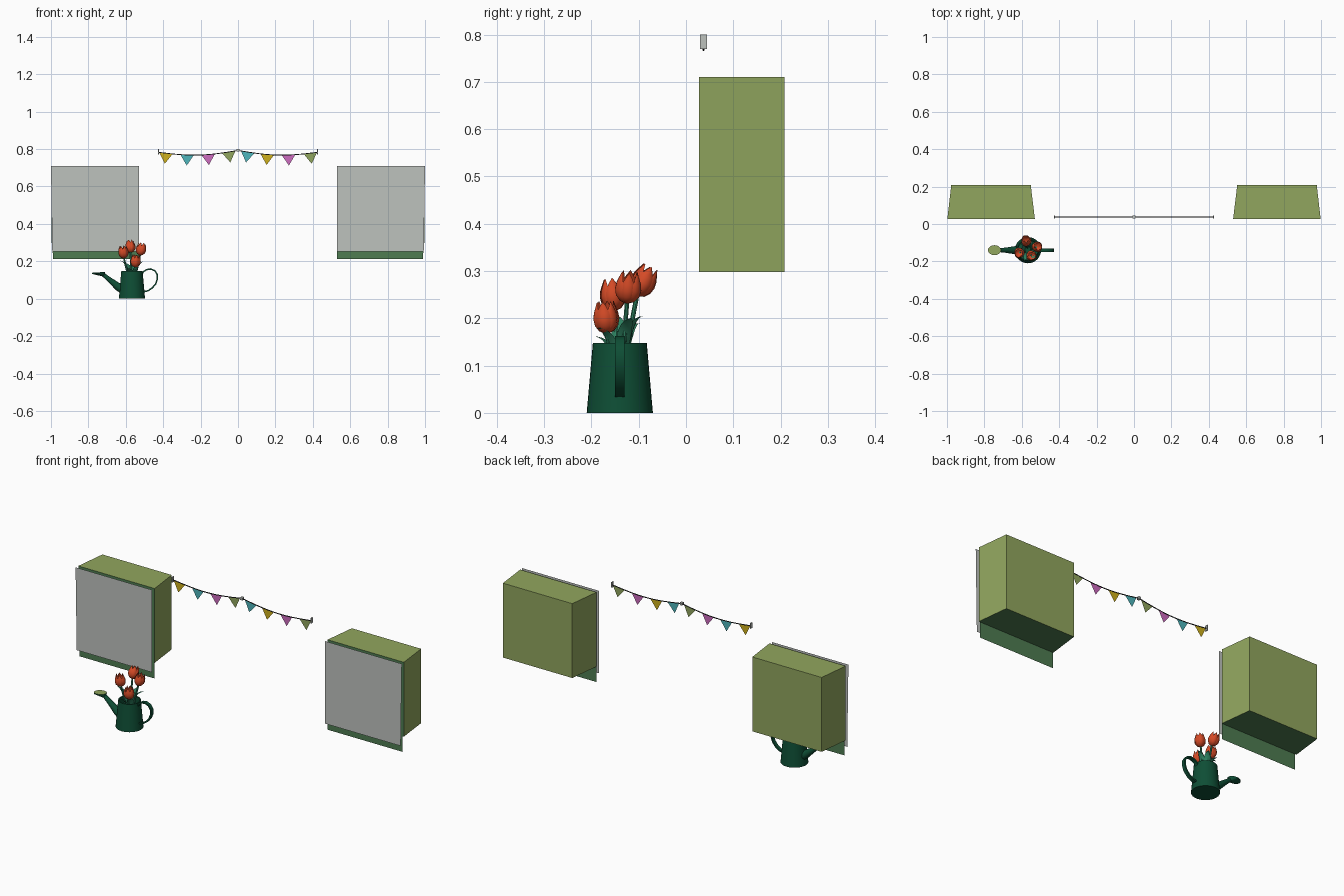
import bpy, bmesh, math
from mathutils import Vector, Matrix

if "Cube" in bpy.data.objects:
    bpy.data.objects.remove(bpy.data.objects["Cube"])


def material(name, rgb):
    m = bpy.data.materials.new(name)
    lin = [((c / 255 + 0.055) / 1.055) ** 2.4 if c > 10 else c / 255 / 12.92 for c in rgb]
    m.diffuse_color = (*lin, 1)
    m.use_nodes = True
    m.node_tree.nodes["Principled BSDF"].inputs["Base Color"].default_value = m.diffuse_color
    return m


OLIVE = material("olive", (145, 166, 94))
GREEN = material("mid_green", (78, 124, 81))
GREY = material("light_grey", (190, 194, 190))
CAN = material("dark_green", (14, 78, 53))
LEAF = material("leaf_green", (46, 130, 97))
RED = material("tulip_red", (212, 74, 38))
YELLOW = material("yellow", (206, 176, 28))
TEAL = material("teal", (78, 182, 188))
PINK = material("pink", (206, 108, 192))
DARK = material("charcoal", (45, 45, 45))


def mesh(name, verts, faces, mats, smooth=False, fix=True):
    me = bpy.data.meshes.new(name)
    me.from_pydata([tuple(v) for v in verts], [], faces)
    if fix:
        bm = bmesh.new()
        bm.from_mesh(me)
        bmesh.ops.recalc_face_normals(bm, faces=bm.faces)
        bm.to_mesh(me)
        bm.free()
    ob = bpy.data.objects.new(name, me)
    bpy.context.collection.objects.link(ob)
    for m in mats:
        me.materials.append(m)
    if smooth:
        bpy.ops.object.select_all(action='DESELECT')
        ob.select_set(True)
        bpy.context.view_layer.objects.active = ob
        bpy.ops.object.shade_smooth_by_angle(angle=math.radians(40))
    return ob


def loft(name, rings, mats, smooth=True):
    """Skin a list of equal rings and cap both ends."""
    n = len(rings[0])
    faces = [(i * n + j, i * n + (j + 1) % n, (i + 1) * n + (j + 1) % n, (i + 1) * n + j)
             for i in range(len(rings) - 1) for j in range(n)]
    faces += [tuple(range(n)), tuple(range((len(rings) - 1) * n, len(rings) * n))]
    return mesh(name, [v for r in rings for v in r], faces, mats, smooth)


def circle(c, r, n, rot=None, squash=1):
    rot = rot or Matrix.Identity(3)
    return [Vector(c) + rot @ Vector((r * math.cos(a), r * squash * math.sin(a), 0))
            for a in (2 * math.pi * k / n for k in range(n))]


def tube(name, pts, radii, n, mat):
    pts = [Vector(p) for p in pts]
    rings = []
    for i, p in enumerate(pts):
        d = pts[min(i + 1, len(pts) - 1)] - pts[max(i - 1, 0)]
        rings.append(circle(p, radii[i], n, d.to_track_quat('Z', 'Y').to_matrix()))
    return loft(name, rings, [mat])


def box(name, c, size, mat):
    rings = [[Vector(c) + Vector((sx * size[0] / 2, sy * size[1] / 2, sz * size[2] / 2))
              for sx, sy in ((-1, -1), (1, -1), (1, 1), (-1, 1))] for sz in (-1, 1)]
    return loft(name, rings, [mat], False)


# Two wall boxes, mirrored: tapered olive shell, green front sheet, grey panel
for s, side in ((-1, "left"), (1, "right")):
    yf, yb, z0, z1 = 0.027, 0.208, 0.298, 0.71
    v = [(s * x, y, z) for z in (z0, z1)
         for x, y in ((0.53, yf), (0.998, yf), (0.977, yb), (0.552, yb))]
    ob = mesh("box_shell_" + side, v,
              [(0, 1, 2, 3), (4, 5, 6, 7), (0, 1, 5, 4), (1, 2, 6, 5), (2, 3, 7, 6), (3, 0, 4, 7)],
              [OLIVE, GREEN])
    for p in ob.data.polygons:
        if p.normal.z < -0.9 or p.normal.y < -0.9:
            p.material_index = 1
    mesh("box_front_sheet_" + side,
         [(s * x, yf - 0.001, z) for x, z in ((0.53, 0.212), (0.99, 0.212), (0.997, z1), (0.53, z1))],
         [(0, 1, 2, 3) if s > 0 else (3, 2, 1, 0)], [GREEN], fix=False)
    mesh("box_front_panel_" + side,
         [(s * x, 0.006, z) for x, z in ((0.53, 0.253), (0.993, 0.253), (1.0, z1), (0.53, z1))],
         [(0, 1, 2, 3) if s > 0 else (3, 2, 1, 0)], [GREY], fix=False)

# Bunting: sagging cord, eight flags, three brackets
BY = 0.037


def cord_z(x):
    t = min(abs(x) / 0.425, 1)
    return 0.793 - 0.01 * t - 0.02 * math.sin(math.pi * t)


xs = [-0.425 + 0.85 * i / 32 for i in range(33)]
tube("bunting_cord", [(x, BY, cord_z(x)) for x in xs], [0.0025] * 33, 6, DARK)
flags = ((-0.385, YELLOW), (-0.272, TEAL), (-0.16, PINK), (-0.05, OLIVE),
         (0.052, TEAL), (0.157, YELLOW), (0.27, PINK), (0.387, OLIVE))
for i, (x, m) in enumerate(flags):
    a = Vector((x - 0.036, BY, cord_z(x - 0.036)))
    b = Vector((x + 0.036, BY, cord_z(x + 0.036)))
    d = (b - a).normalized()
    tip = (a + b) / 2 + Vector((d.z, 0, -d.x)) * 0.057
    mesh(f"flag_{i + 1}", [a, tip, b], [(0, 1, 2)], [m], fix=False)
for x, n in ((-0.425, "left"), (0.425, "right")):
    box("bunting_bracket_" + n, (x, BY, 0.785), (0.005, 0.015, 0.03), GREY)
box("bunting_bracket_middle", (0, BY, 0.793), (0.014, 0.015, 0.014), GREY)

# Watering can body: lathe with a sunken inside
CX, CY = -0.567, -0.14
loft("can_body", [circle((CX, CY, z), r, 32) for r, z in
                  ((0.07, 0), (0.057, 0.148), (0.052, 0.148), (0.054, 0.11))], [CAN])
# Spout and oval rose with an olive face
tube("can_spout", [(-0.605, CY, 0.045), (-0.64, CY, 0.063), (-0.685, CY, 0.1), (-0.722, CY, 0.13)],
     [0.027, 0.021, 0.014, 0.01], 16, CAN)
tilt = Matrix.Rotation(math.radians(-4), 3, 'Y')
rose = loft("can_rose", [circle((-0.722, CY, 0.122), 0.01, 24, tilt),
                         circle((-0.746, CY, 0.135), 0.035, 24, tilt, 0.76),
                         circle((-0.746, CY, 0.141), 0.035, 24, tilt, 0.76)], [CAN, OLIVE])
for p in rose.data.polygons:
    if p.normal.z > 0.9:
        p.material_index = 1
# Handle: flat strap bent into a loop
path = [(-0.515, 0.125), (-0.507, 0.143), (-0.49, 0.155), (-0.467, 0.159), (-0.445, 0.15), (-0.432, 0.13),
        (-0.431, 0.105), (-0.44, 0.08), (-0.458, 0.058), (-0.48, 0.043), (-0.51, 0.036)]
rings = []
for i, (x, z) in enumerate(path):
    (ax, az), (bx, bz) = path[max(i - 1, 0)], path[min(i + 1, len(path) - 1)]
    nrm = Vector((az - bz, 0, bx - ax)).normalized() * 0.004
    c, w = Vector((x, CY, z)), Vector((0, 0.01, 0))
    rings.append([c + nrm + w, c + nrm - w, c - nrm - w, c - nrm + w])
loft("can_handle", rings, [CAN])


# Tulips: curved stem with six overlapping pointed petals
PROFILE = ((0, 0.004), (0.08, 0.017), (0.25, 0.026), (0.45, 0.029), (0.65, 0.027), (0.82, 0.023), (1, 0.019))


def tulip(n, base, lean):
    base, lean = Vector(base), Vector(lean).normalized()
    rot = lean.to_track_quat('Z', 'Y').to_matrix()
    root = Vector((CX + (base.x - CX) * 0.4, CY + (base.y - CY) * 0.4, 0.11))
    mid = root.lerp(base, 0.6) - lean * 0.004
    tube(f"tulip_stem_{n}", [root, mid, base + lean * 0.004], [0.005] * 3, 8, LEAF)
    verts, faces, m = [], [], 7
    for k in range(6):
        scale = 1 if k % 2 else 0.92
        start = len(verts)
        for t, r in PROFILE:
            half = 0.62 * (1 - max(0, (t - 0.55) / 0.45) ** 2) + 0.02
            for j in range(m):
                u = 2 * j / (m - 1) - 1
                a = k * math.pi / 3 + u * half
                rr = r * scale * (1 - 0.08 * u * u)
                verts.append(base + rot @ Vector((rr * math.cos(a), rr * math.sin(a), t * 0.068)))
        faces += [(start + i * m + j, start + i * m + j + 1, start + (i + 1) * m + j + 1, start + (i + 1) * m + j)
                  for i in range(len(PROFILE) - 1) for j in range(m - 1)]
    mesh(f"tulip_bloom_{n}", verts, faces, [RED], True, False)


tulip(1, (-0.61, -0.152, 0.216), (-0.12, -0.08, 1))
tulip(2, (-0.575, -0.105, 0.248), (-0.05, 0.5, 1))
tulip(3, (-0.524, -0.125, 0.232), (0.2, 0.1, 1))
tulip(4, (-0.55, -0.168, 0.168), (0.05, -0.05, 1))


# Leaves: creased blades that arch outwards from the can
def leaf(n, deg, reach, top):
    d = Vector((math.cos(math.radians(deg)), math.sin(math.radians(deg)), 0))
    w = Vector((-d.y, d.x, 0))
    verts, steps = [], 8
    for i in range(steps + 1):
        t = i / steps
        c = Vector((CX, CY, 0.11 + (top - 0.11) * math.sin(t * 1.65))) + d * (0.018 + reach * t ** 1.5)
        h = 0.003 + 0.013 * math.sin(math.pi * min(t + 0.1, 1)) if i < steps else 0.0005
        verts += [c - w * h + d * -h * 0.4, c, c + w * h + d * -h * 0.4]
    faces = [(3 * i + j, 3 * i + j + 1, 3 * i + j + 4, 3 * i + j + 3) for i in range(steps) for j in (0, 1)]
    mesh(f"leaf_{n}", verts, faces, [LEAF], True, False)


for i, args in enumerate(((185, 0.055, 0.205), (20, 0.06, 0.2), (65, 0.04, 0.205),
                          (250, 0.045, 0.162), (310, 0.05, 0.18), (130, 0.04, 0.19))):
    leaf(i + 1, *args)
